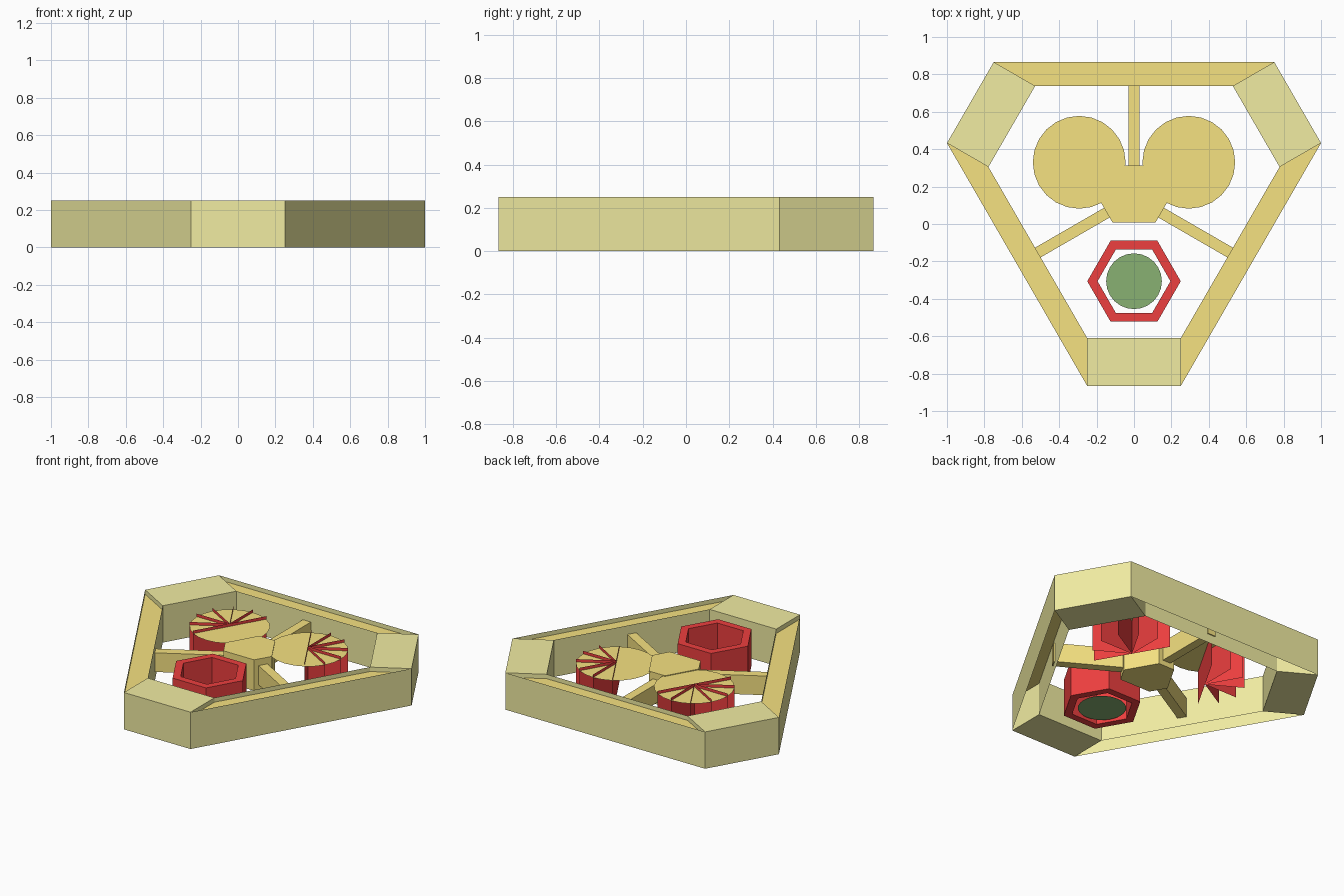
import bpy
from math import sin, cos, radians, sqrt

if "Cube" in bpy.data.objects:
    bpy.data.objects.remove(bpy.data.objects["Cube"])


def material(name, r, g, b):
    m = bpy.data.materials.new(name)
    m.diffuse_color = (r, g, b, 1)
    m.use_nodes = True
    m.node_tree.nodes["Principled BSDF"].inputs["Base Color"].default_value = m.diffuse_color
    return m


PALE = material("pale_khaki", 0.88, 0.84, 0.36)
GOLD = material("gold", 0.92, 0.76, 0.22)
RED = material("red", 0.85, 0.05, 0.05)
GREEN = material("green", 0.25, 0.44, 0.17)


def mesh(name, verts, faces, mat):
    me = bpy.data.meshes.new(name)
    me.from_pydata(verts, [], faces)
    me.materials.append(mat)
    ob = bpy.data.objects.new(name, me)
    bpy.context.collection.objects.link(ob)
    return ob


def prism(name, pts, z0, z1, mat):
    """Counter-clockwise outline extruded from z0 to z1."""
    n = len(pts)
    verts = [(x, y, z) for z in (z0, z1) for x, y in pts]
    faces = [tuple(range(n))[::-1], tuple(range(n, 2 * n))]
    faces += [(i, (i + 1) % n, n + (i + 1) % n, n + i) for i in range(n)]
    return mesh(name, verts, faces, mat)


def wall(name, p, q, z0, z1, mat):
    """Upright sheet from p to q, facing right of the direction p to q."""
    return mesh(name, [(*p, z0), (*q, z0), (*q, z1), (*p, z1)], [(0, 1, 2, 3)], mat)


def ring(n, r, cx, cy):
    return [(cx + r * cos(radians(360 * i / n)), cy + r * sin(radians(360 * i / n)))
            for i in range(n)]


H = 0.25
Y = sqrt(3) / 2
CY = 0.1443  # centre of the three-fold symmetry


def turn(pts, deg):
    c, s = cos(radians(deg)), sin(radians(deg))
    return [(x * c - (y - CY) * s, CY + x * s + (y - CY) * c) for x, y in pts]


# Three-sided outer frame: solid corners, thin-walled beams with a sunk ledge
for i in range(3):
    a = 120 * i
    corner = [(-0.25, -Y), (0.25, -Y), (0.25, -0.61), (-0.25, -0.61)]
    prism(f"frame_corner_{i + 1}", turn(corner, a), 0, H, PALE)
    o1, i1, i2, o2 = turn([(-0.75, Y), (-0.529, 0.738), (0.529, 0.738), (0.75, Y)], a)
    mesh(f"frame_ledge_{i + 1}", [(*p, 0.22) for p in (o1, i1, i2, o2)],
         [(0, 1, 2, 3)], GOLD)
    wall(f"frame_outer_wall_{i + 1}", o2, o1, 0, H, PALE)
    wall(f"frame_inner_wall_{i + 1}", i1, i2, 0, H, PALE)

# Central hub and its three spokes
hub = [p for k in range(3) for p in turn([(0.06, 0.312), (-0.06, 0.312)], 120 * k)]
prism("hub", hub, 0.025, 0.235, GOLD)
for i in range(3):
    spoke = [(-0.03, 0.30), (0.03, 0.30), (0.03, 0.745), (-0.03, 0.745)]
    prism(f"spoke_{i + 1}", turn(spoke, 120 * i), 0.06, 0.19, GOLD)

# Two round plates with a half fan of upright blades
for side, s in (("left", -1), ("right", 1)):
    cx, cy, r = 0.293 * s, 0.33, 0.248
    disc = [(x, y, 0.23) for x, y in ring(24, r, cx, cy)]
    mesh(f"{side}_plate", disc, [tuple(range(24))], GOLD)
    verts, faces = [(cx, cy, 0), (cx, cy, H)], []
    for k in range(7):
        a = radians(-60 + 30 * k)
        n = len(verts)
        x, y = cx + s * r * cos(a), cy + r * sin(a)
        verts += [(x, y, 0), (x, y, H)]
        faces.append((0, n, n + 1, 1))
    mesh(f"{side}_fan_blades", verts, faces, RED)

# Hexagonal tube with a round base disc
outer, inner = ring(6, 0.25, 0, -0.306), ring(6, 0.195, 0, -0.306)
verts = [(x, y, z) for z in (0, H) for loop in (outer, inner) for x, y in loop]
faces = []
for i in range(6):
    j = (i + 1) % 6
    faces += [(i, j, 12 + j, 12 + i), (6 + j, 6 + i, 18 + i, 18 + j),
              (12 + i, 12 + j, 18 + j, 18 + i), (j, i, 6 + i, 6 + j)]
mesh("hex_tube", verts, faces, RED)
mesh("base_disc", [(x, y, 0.005) for x, y in ring(24, 0.149, 0, -0.306)],
     [tuple(range(24))], GREEN)
